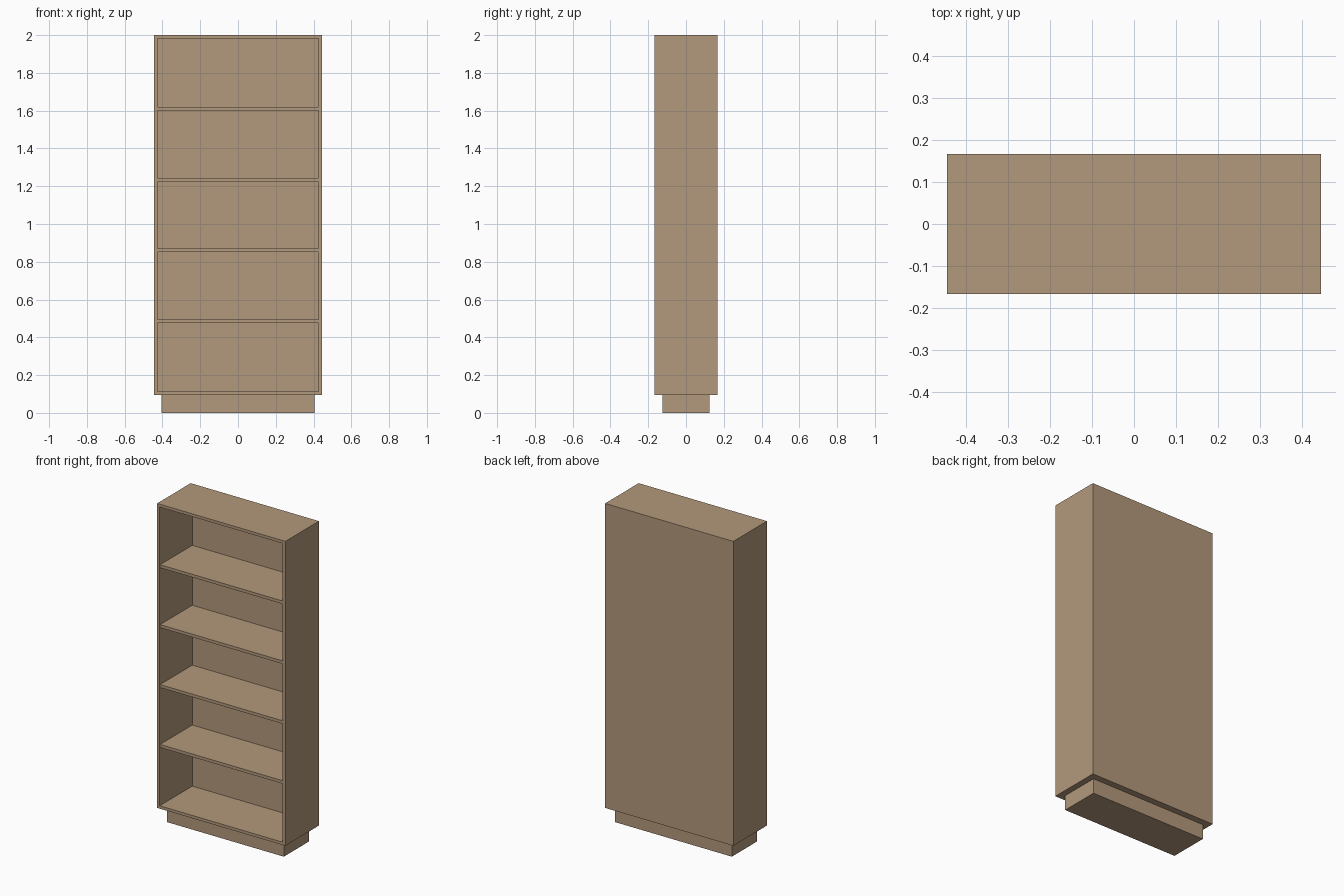
import bpy
import bmesh

if "Cube" in bpy.data.objects:
    bpy.data.objects.remove(bpy.data.objects["Cube"])

W, D, H = 0.888, 0.332, 2.0      # overall size
PLINTH_H = 0.094
T = 0.018                        # board thickness
BACK = 0.01                      # back panel thickness

wood = bpy.data.materials.new("light_oak")
wood.diffuse_color = (0.45, 0.32, 0.20, 1.0)
wood.use_nodes = True
wood.node_tree.nodes["Principled BSDF"].inputs["Base Color"].default_value = wood.diffuse_color


def box_bmesh(x0, x1, y0, y1, z0, z1):
    bm = bmesh.new()
    bmesh.ops.create_cube(bm, size=1.0)
    for v in bm.verts:
        v.co.x = x1 if v.co.x > 0 else x0
        v.co.y = y1 if v.co.y > 0 else y0
        v.co.z = z1 if v.co.z > 0 else z0
    return bm


def finish(bm, name):
    bmesh.ops.recalc_face_normals(bm, faces=bm.faces[:])
    mesh = bpy.data.meshes.new(name)
    bm.to_mesh(mesh)
    bm.free()
    mesh.materials.append(wood)
    obj = bpy.data.objects.new(name, mesh)
    bpy.context.collection.objects.link(obj)
    return obj


# Case: a box whose front is inset and pushed in to leave the boards and back
bm = box_bmesh(-W / 2, W / 2, -D / 2, D / 2, PLINTH_H, H)
bm.normal_update()
front = min(bm.faces, key=lambda f: f.calc_center_median().y)
bmesh.ops.inset_region(bm, faces=[front], thickness=T, use_even_offset=True)
pushed = bmesh.ops.extrude_face_region(bm, geom=[front])["geom"]
bmesh.ops.translate(bm, vec=(0, D - BACK, 0),
                    verts=[g for g in pushed if isinstance(g, bmesh.types.BMVert)])
if front.is_valid:
    bmesh.ops.delete(bm, geom=[front], context='FACES_ONLY')
finish(bm, "case")

# Four evenly spaced shelves, set back a hair from the front edge
for i in range(4):
    z = 0.485 + 0.375 * i
    finish(box_bmesh(-W / 2 + T, W / 2 - T, -D / 2 + 0.004, D / 2 - BACK,
                     z - 0.0095, z + 0.0095), f"shelf_{i + 1}")

# Recessed plinth
finish(box_bmesh(-0.405, 0.405, -0.125, 0.125, 0, PLINTH_H), "plinth")
